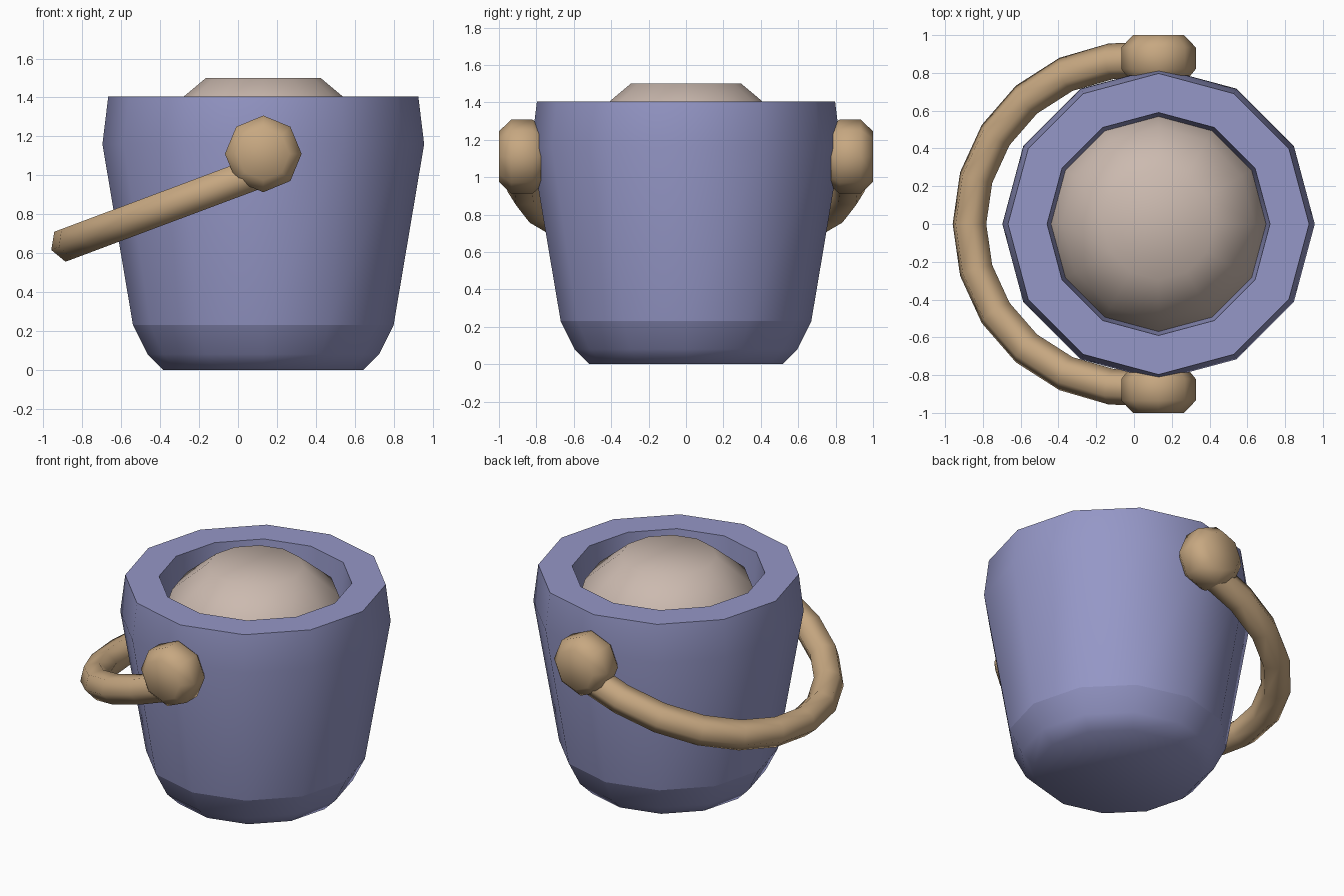
import bpy, bmesh, math
from mathutils import Matrix, Vector

default_cube = bpy.data.objects.get("Cube")
if default_cube:
    bpy.data.objects.remove(default_cube, do_unlink=True)


def make_material(name, rgb):
    mat = bpy.data.materials.new(name)
    mat.use_nodes = True
    color = (*rgb, 1)
    mat.diffuse_color = color
    mat.node_tree.nodes["Principled BSDF"].inputs["Base Color"].default_value = color
    return mat


def skin_rings(name, rings, mat, angle, transform=Matrix()):
    """Join a list of equal rings of points into a capped, smooth-shaded solid."""
    bm = bmesh.new()
    loops = [[bm.verts.new(transform @ p) for p in ring] for ring in rings]
    count = len(loops[0])
    for a, b in zip(loops, loops[1:]):
        for i in range(count):
            j = (i + 1) % count
            bm.faces.new((a[i], a[j], b[j], b[i]))
    bm.faces.new(loops[0][::-1])
    bm.faces.new(loops[-1])
    bmesh.ops.recalc_face_normals(bm, faces=bm.faces)
    mesh = bpy.data.meshes.new(name)
    bm.to_mesh(mesh)
    bm.free()
    mesh.materials.append(mat)
    obj = bpy.data.objects.new(name, mesh)
    bpy.context.collection.objects.link(obj)
    bpy.ops.object.select_all(action='DESELECT')
    obj.select_set(True)
    bpy.context.view_layer.objects.active = obj
    bpy.ops.object.shade_smooth_by_angle(angle=math.radians(angle))
    return obj


def lathe(name, profile, sides, mat, angle, transform):
    rings = [[Vector((r * math.cos(math.tau * i / sides),
                      r * math.sin(math.tau * i / sides), z))
              for i in range(sides)] for r, z in profile]
    return skin_rings(name, rings, mat, angle, transform)


blue = make_material("dusty blue", (0.30, 0.31, 0.57))
tan = make_material("warm tan", (0.57, 0.39, 0.22))
cream = make_material("pale greige", (0.60, 0.49, 0.43))

CENTER_X = 0.13
upright = Matrix.Translation((CENTER_X, 0, 0))

# Bucket: outer wall, rim, inner wall and hidden floor
SEAM = 0.23
bucket = lathe("bucket", [(0.515, 0), (0.595, 0.08), (0.67, SEAM), (0.827, 1.16),
                          (0.797, 1.405), (0.59, 1.405), (0.567, 1.1)],
               12, blue, 50, upright)
for edge in bucket.data.edges:
    if all(abs(bucket.data.vertices[v].co.z - SEAM) < 0.001 for v in edge.vertices):
        edge.use_edge_sharp = True

# Domed filling, slightly buried in the inner wall
lathe("filling", [(0.572, 1.12), (0.51, 1.32), (0.295, 1.5)], 12, cream, 60, upright)

# Side knobs holding the handle
knob_profile = [(0.16, 0.775), (0.197, 0.82), (0.197, 0.935), (0.135, 1.0)]
for side, label in ((-1, "front"), (1, "back")):
    place = (Matrix.Translation((CENTER_X, 0, 1.11))
             @ Matrix.Rotation(-side * math.pi / 2, 4, 'X'))
    lathe(label + "_knob", knob_profile, 8, tan, 50, place)

# Handle: six-sided tube swept along a half loop, hanging tilted to one side
path = [Vector((-0.93 * math.cos(t), 0.87 * math.sin(t), 0))
        for t in (math.radians(16.4 * i) for i in range(-5, 6))]
path = [Vector((0.1, -0.87, 0))] + path + [Vector((0.1, 0.87, 0))]
rings = []
for i, point in enumerate(path):
    tangent = (path[min(i + 1, len(path) - 1)] - path[max(i - 1, 0)]).normalized()
    outward = Vector((-tangent.y, tangent.x, 0))
    rings.append([point + 0.095 * (outward * math.cos(math.tau * k / 6)
                                   + Vector((0, 0, math.sin(math.tau * k / 6))))
                  for k in range(6)])
tilt = Matrix.Translation((0, 0, 0.975)) @ Matrix.Rotation(math.radians(-20.5), 4, 'Y')
skin_rings("handle", rings, tan, 65, tilt)
